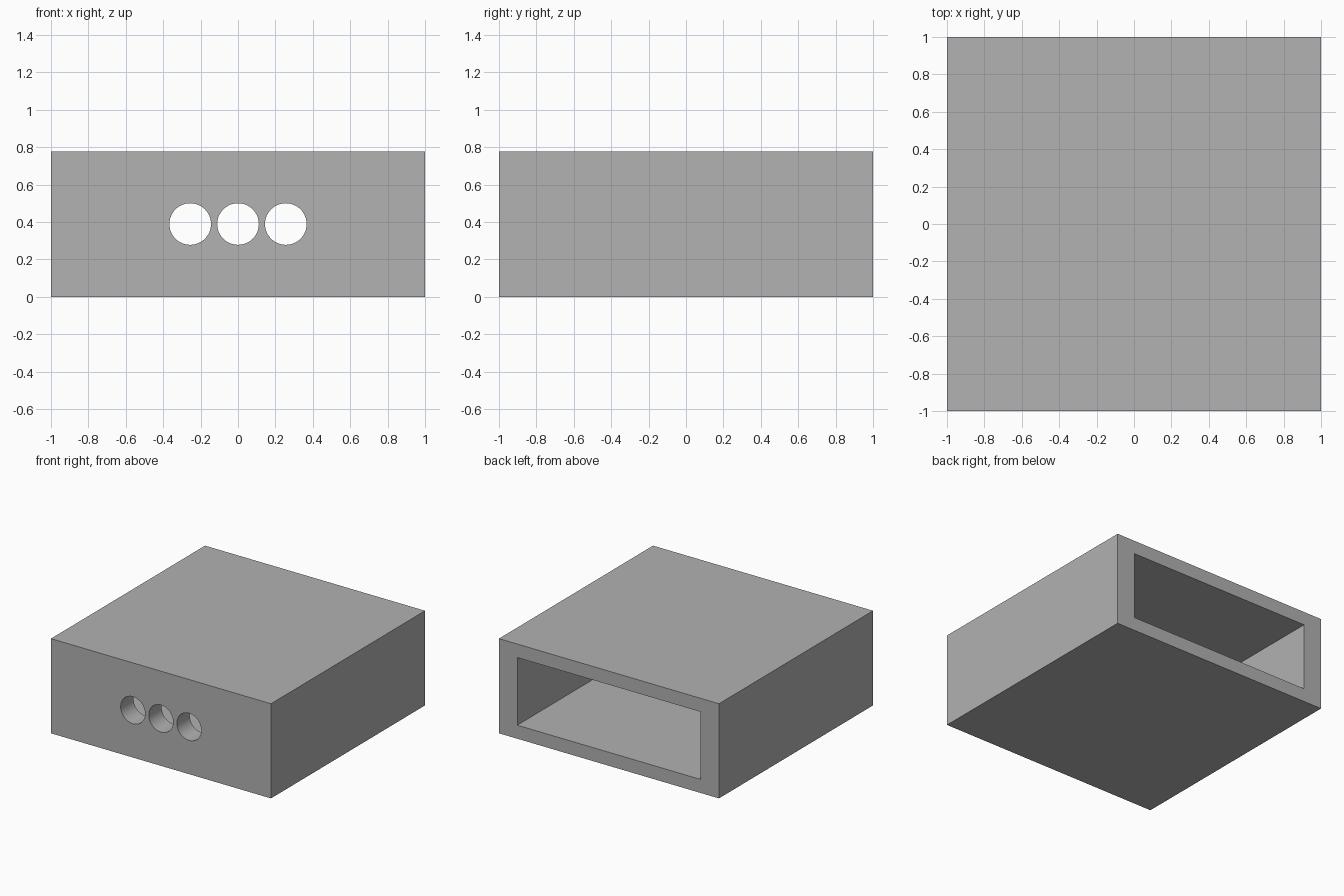
import bpy
import math

default = bpy.data.objects.get("Cube")
if default:
    bpy.data.objects.remove(default, do_unlink=True)

UNIT = 2 / 18                 # the box is 18 x 18 x 7 units
HEIGHT = 7 * UNIT
SIDE_WALL = 1.5 * UNIT        # left, right and front walls
FLOOR = UNIT                  # floor and ceiling thickness
HOLE_RADIUS = UNIT
HOLE_SPACING = 2.3 * UNIT

grey = bpy.data.materials.new("plain grey")
grey.use_nodes = True
colour = (0.445, 0.445, 0.445, 1)
grey.diffuse_color = colour
grey.node_tree.nodes["Principled BSDF"].inputs["Base Color"].default_value = colour


def block(name, low, high):
    """Box between two opposite corners."""
    centre = [(a + b) / 2 for a, b in zip(low, high)]
    bpy.ops.mesh.primitive_cube_add(size=1, location=centre)
    obj = bpy.context.object
    obj.name = name
    obj.scale = [b - a for a, b in zip(low, high)]
    bpy.ops.object.transform_apply(location=True, rotation=True, scale=True)
    obj.data.materials.append(grey)
    return obj


def cut(target, cutter):
    """Subtract the cutter from the target, then discard it."""
    cutter.hide_render = True
    mod = target.modifiers.new("cut", 'BOOLEAN')
    mod.operation = 'DIFFERENCE'
    mod.solver = 'EXACT'
    mod.object = cutter
    bpy.context.view_layer.objects.active = target
    bpy.ops.object.modifier_apply(modifier=mod.name)
    bpy.data.objects.remove(cutter, do_unlink=True)


# Outer shell
shell = block("box_shell", (-1, -1, 0), (1, 1, HEIGHT))

# Cavity open at the back
inner = 1 - SIDE_WALL
cut(shell, block("cavity_cutter", (-inner, -inner, FLOOR),
                 (inner, 1.2, HEIGHT - FLOOR)))

# Row of three round holes through the front wall
for i in (-1, 0, 1):
    bpy.ops.mesh.primitive_cylinder_add(
        vertices=64, radius=HOLE_RADIUS, depth=SIDE_WALL * 2,
        location=(i * HOLE_SPACING, -1 + SIDE_WALL / 2, HEIGHT / 2),
        rotation=(math.pi / 2, 0, 0))
    hole = bpy.context.object
    hole.name = "hole_cutter"
    hole.data.materials.append(grey)
    cut(shell, hole)

# Smooth hole walls, sharp box edges
bpy.ops.object.select_all(action='DESELECT')
shell.select_set(True)
bpy.context.view_layer.objects.active = shell
bpy.ops.object.shade_smooth_by_angle(angle=math.radians(30))
